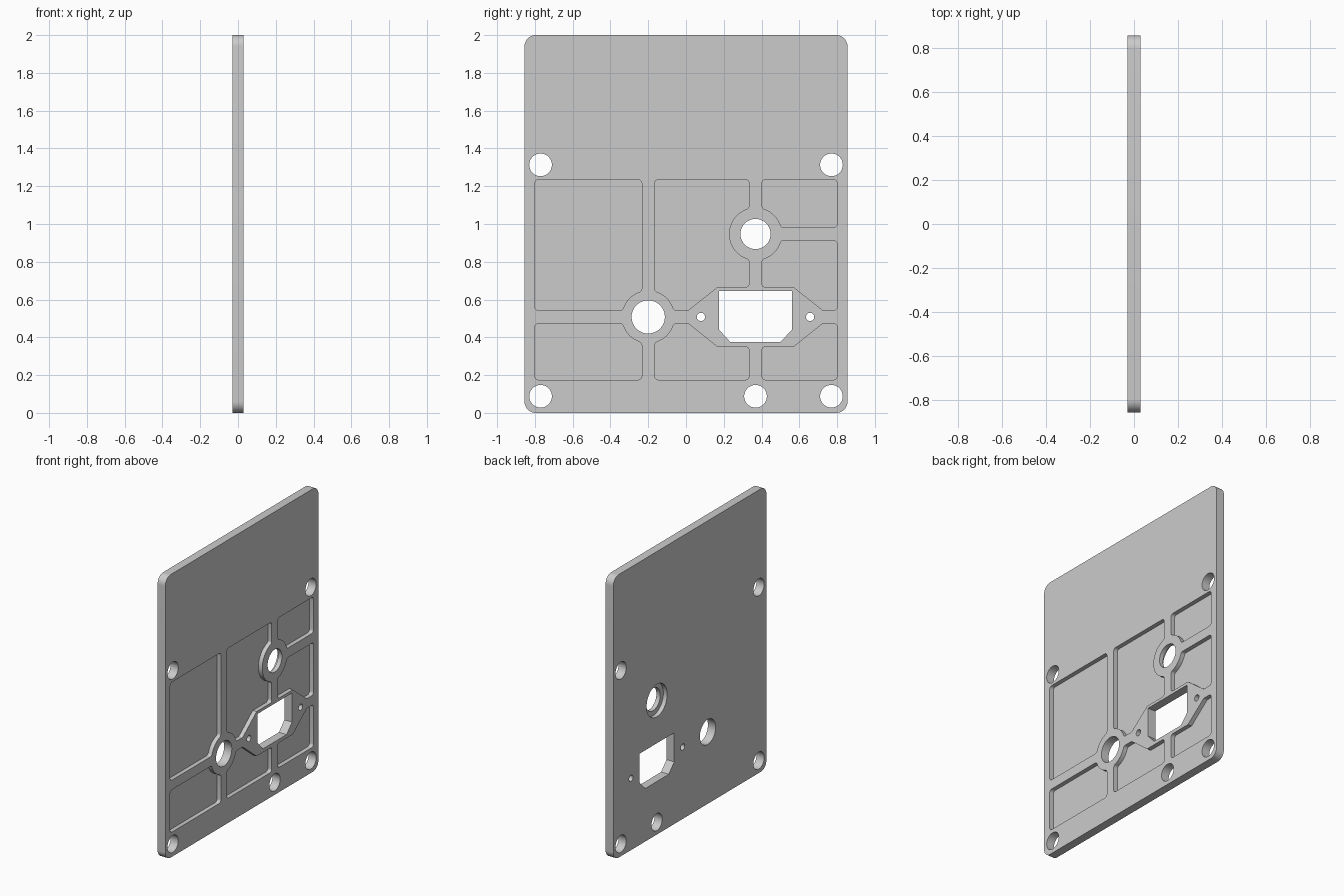
import bpy, bmesh
from math import sin, cos, asin, pi, radians, atan2
from mathutils import Vector

if "Cube" in bpy.data.objects:
    bpy.data.objects.remove(bpy.data.objects["Cube"])

HALF_T = 0.03            # half plate thickness
FLOOR = 0.0              # pocket floor
FIL = 0.02               # pocket corner fillet
RIB = 0.034              # half rib width
BOSS = 0.14              # boss radius
E = RIB + FIL
D = asin(E / (BOSS + FIL))
SLANT = 0.34 * FIL       # mitre shift on the socket surround

grey = bpy.data.materials.new("plate grey")
grey.use_nodes = True
colour = (0.6, 0.6, 0.6, 1)
grey.diffuse_color = colour
grey.node_tree.nodes["Principled BSDF"].inputs["Base Color"].default_value = colour


def circle(y, z, r, n=48):
    return [(y + r * cos(2 * pi * i / n), z + r * sin(2 * pi * i / n)) for i in range(n)]


def boss_arc(centre, start, end, n=20):
    """Clearance arc round a boss, kept a fillet radius away from it."""
    r = BOSS + FIL
    return [(centre[0] + r * cos(a), centre[1] + r * sin(a))
            for a in (start + (end - start) * i / n for i in range(n + 1))]


def grow(points, r, steps=6):
    """Offset a counter-clockwise outline outward, rounding convex corners."""
    out = []
    pts = [Vector(p) for p in points]
    for i, p in enumerate(pts):
        d0 = (p - pts[i - 1]).normalized()
        d1 = (pts[(i + 1) % len(pts)] - p).normalized()
        turn = atan2(d0.x * d1.y - d0.y * d1.x, d0.dot(d1))
        a = atan2(-d0.x, d0.y)
        if turn > radians(15):
            angles = [(a + turn * k / steps, r) for k in range(steps + 1)]
        else:
            angles = [(a + turn / 2, r / cos(turn / 2))]
        out += [(p.x + q * cos(t), p.y + q * sin(t)) for t, q in angles]
    return out


def prisms(name, outlines, x0, x1):
    """Extrude outlines in the y-z plane from x0 to x1."""
    bm = bmesh.new()
    for outline in outlines:
        face = bm.faces.new([bm.verts.new((x0, y, z)) for y, z in outline])
        ext = bmesh.ops.extrude_face_region(bm, geom=[face])
        moved = [v for v in ext["geom"] if isinstance(v, bmesh.types.BMVert)]
        bmesh.ops.translate(bm, verts=moved, vec=(x1 - x0, 0, 0))
    bmesh.ops.recalc_face_normals(bm, faces=bm.faces)
    mesh = bpy.data.meshes.new(name)
    bm.to_mesh(mesh)
    bm.free()
    mesh.materials.append(grey)
    obj = bpy.data.objects.new(name, mesh)
    bpy.context.collection.objects.link(obj)
    return obj


# Plate with rounded corners
W, H, CORNER = 0.855, 2.0, 0.06
w = W - CORNER
plate = prisms("panel_plate", [grow([(-w, CORNER), (w, CORNER), (w, H - CORNER),
                                     (-w, H - CORNER)], CORNER, 10)], -HALF_T, HALF_T)

# Through openings: mounting holes, boss holes, screw holes and the socket
low, up = (-0.2, 0.508), (0.368, 0.947)
mounts = [(s * 0.77, z) for s in (-1, 1) for z in (0.088, 1.313)] + [(up[0], 0.088)]
openings = [circle(y, z, 0.06) for y, z in mounts]
openings += [circle(*low, 0.088), circle(*up, 0.08)]
openings += [circle(up[0] + s * 0.289, low[1], 0.022, 24) for s in (-1, 1)]
openings.append([(0.235, 0.375), (0.5, 0.375), (0.56, 0.44), (0.56, 0.645),
                 (0.175, 0.645), (0.175, 0.44)])

# Pocket outlines between the ribs, drawn one fillet radius inside
L, R, B, T = -0.8 + FIL, 0.8 - FIL, 0.175 + FIL, 1.235 - FIL
a0, a1 = low[0] - E, low[0] + E
c0, c1 = up[0] - E, up[0] + E
z0, z1 = low[1] - E, low[1] + E
s0, s1 = 0.35 - FIL, 0.665 + FIL
near0, far0 = 0.165 - SLANT, 0.01 - SLANT
near1, far1 = 2 * up[0] - near0, 2 * up[0] - far0
Q = pi / 2
pockets = [
    [(L, z1)] + boss_arc(low, 2 * Q - D, Q + D) + [(a0, T), (L, T)],
    [(L, B), (a0, B)] + boss_arc(low, 3 * Q - D, 2 * Q + D) + [(L, z0)],
    boss_arc(low, Q - D, D) + [(far0, z1), (near0, s1), (c0, s1)]
    + boss_arc(up, 3 * Q - D, Q + D, 40) + [(c0, T), (a1, T)],
    [(a1, B), (c0, B), (c0, s0), (near0, s0), (far0, z0)]
    + boss_arc(low, 4 * Q - D, 3 * Q + D),
    boss_arc(up, Q - D, D) + [(R, up[1] + E), (R, T), (c1, T)],
    [(c1, s1), (near1, s1), (far1, z1), (R, z1), (R, up[1] - E)]
    + boss_arc(up, 4 * Q - D, 3 * Q + D),
    [(c1, B), (R, B), (R, z0), (far1, z0), (near1, s0), (c1, s0)],
]

cutters = [
    prisms("pocket_cutter", [grow(p, FIL) for p in pockets], FLOOR, 0.1),
    prisms("counterbore_cutter", [circle(*up, 0.115)], -0.1, FLOOR),
    prisms("opening_cutter", openings, -0.1, 0.1),
]

# Cut the plate, then drop the cutters
bpy.context.view_layer.objects.active = plate
for cutter in cutters:
    cutter.hide_render = True
    mod = plate.modifiers.new(cutter.name, "BOOLEAN")
    mod.operation = "DIFFERENCE"
    mod.solver = "EXACT"
    mod.object = cutter
    bpy.ops.object.modifier_apply(modifier=mod.name)
    bpy.data.objects.remove(cutter)

bpy.ops.object.select_all(action="DESELECT")
plate.select_set(True)
bpy.ops.object.shade_smooth_by_angle(angle=radians(30))
